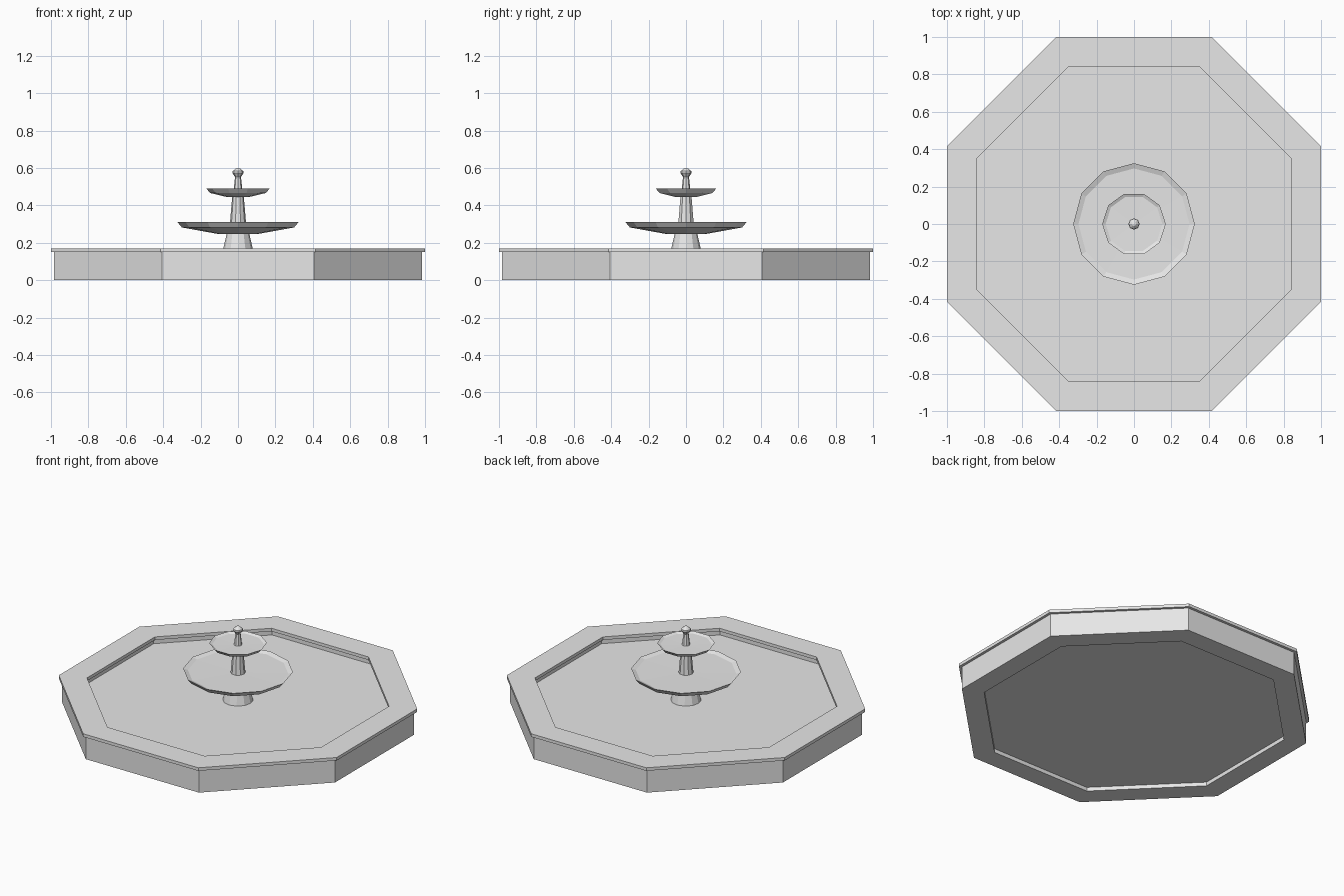
import bpy, bmesh, math

if "Cube" in bpy.data.objects:
    bpy.data.objects.remove(bpy.data.objects["Cube"])

stone = bpy.data.materials.new("pale_grey_stone")
stone.diffuse_color = (0.8, 0.8, 0.8, 1)
stone.use_nodes = True
stone.node_tree.nodes["Principled BSDF"].inputs["Base Color"].default_value = stone.diffuse_color


def lathe(name, profile, sides, turn=0.0, ring=False):
    """Spin a (radius, z) profile; ring closes the profile on itself."""
    bm = bmesh.new()
    rows = []
    for r, z in profile:
        if r == 0:
            rows.append([bm.verts.new((0, 0, z))] * sides)
        else:
            rows.append([bm.verts.new((r * math.cos(turn + math.tau * i / sides),
                                       r * math.sin(turn + math.tau * i / sides), z))
                         for i in range(sides)])
    pairs = list(zip(rows, rows[1:]))
    if ring:
        pairs.append((rows[-1], rows[0]))
    for a, b in pairs:
        for i in range(sides):
            j = (i + 1) % sides
            quad = list(dict.fromkeys((a[i], a[j], b[j], b[i])))
            bm.faces.new(quad)
    bmesh.ops.recalc_face_normals(bm, faces=bm.faces[:])
    mesh = bpy.data.meshes.new(name)
    bm.to_mesh(mesh)
    bm.free()
    mesh.materials.append(stone)
    obj = bpy.data.objects.new(name, mesh)
    bpy.context.collection.objects.link(obj)
    return obj


def octagon(name, profile, ring):
    """Eight sided part, radii given to the flat sides."""
    k = 1 / math.cos(math.pi / 8)
    return lathe(name, [(r * k, z) for r, z in profile], 8, math.pi / 8, ring)


# Basin: wall, overhanging rim and raised floor slab with the water surface
octagon("basin_wall", [(0.983, 0), (0.983, 0.15), (0.856, 0.15), (0.856, 0)], True)
octagon("basin_rim", [(1.0, 0.15), (1.0, 0.17), (0.843, 0.17), (0.843, 0.15)], True)
octagon("basin_water", [(0, 0.025), (0.856, 0.025), (0.856, 0.12), (0, 0.12)], False)

# Stacked tapering columns
lathe("lower_column", [(0, 0.12), (0.09, 0.12), (0.06, 0.25), (0, 0.25)], 12)
lathe("middle_column", [(0, 0.27), (0.046, 0.27), (0.03, 0.46), (0, 0.46)], 10)
lathe("upper_column", [(0, 0.46), (0.026, 0.46), (0.015, 0.56), (0, 0.56)], 8)

# Shallow bowls
lathe("lower_bowl", [(0, 0.246), (0.10, 0.246), (0.30, 0.282), (0.325, 0.312),
                     (0.297, 0.302), (0, 0.298)], 12)
lathe("upper_bowl", [(0, 0.445), (0.06, 0.445), (0.148, 0.466), (0.17, 0.49),
                     (0.152, 0.482), (0, 0.479)], 10)

# Finial knob
lathe("finial", [(0, 0.55), (0.015, 0.551), (0.03, 0.573), (0.028, 0.583),
                 (0.012, 0.597), (0, 0.6)], 8)
